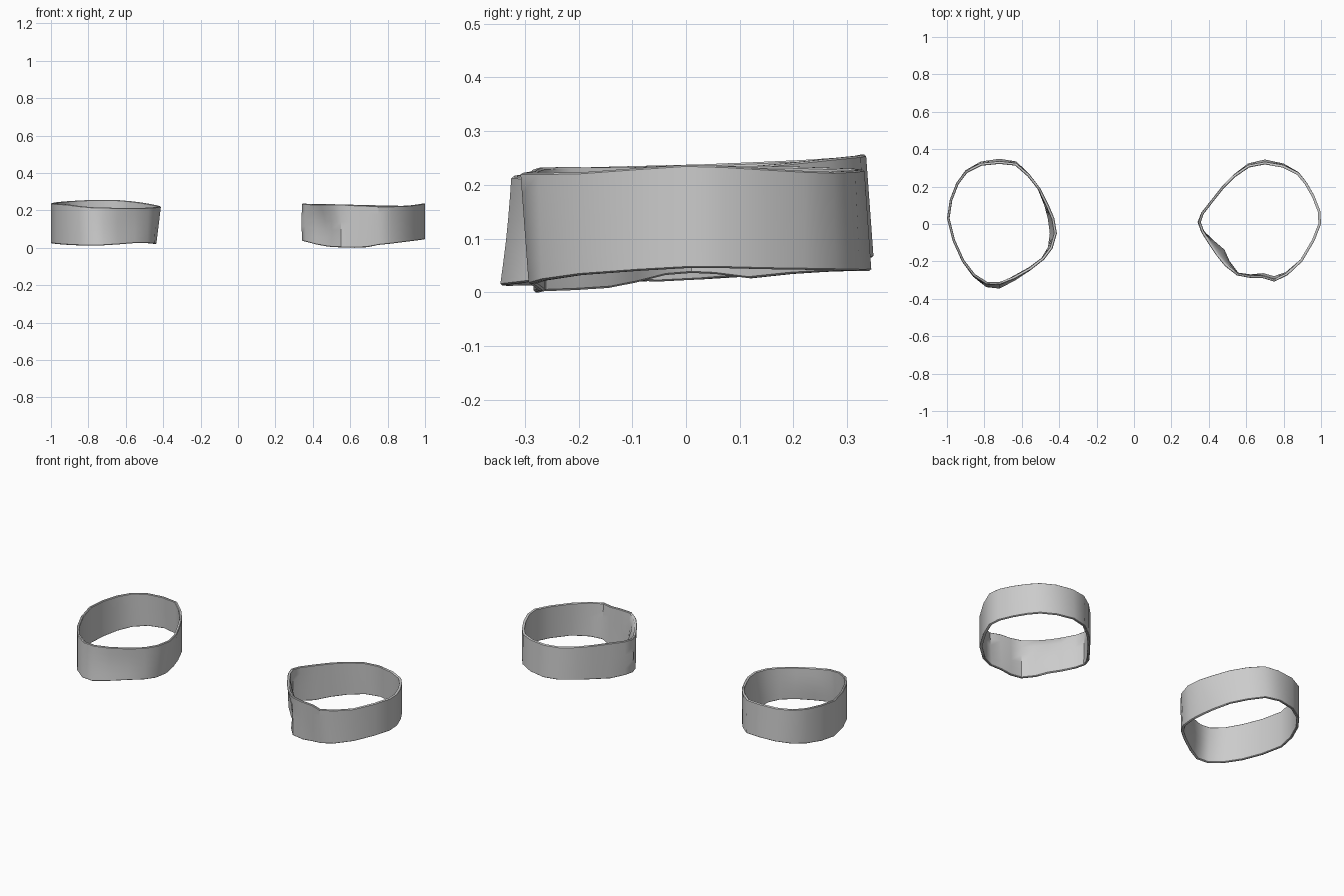
import bpy, bmesh, math
from mathutils import Vector

mat = bpy.data.materials.new("light_grey_cloth")
mat.diffuse_color = (0.60, 0.60, 0.60, 1)

THICK = 0.014
# wall cross-section: (inward offset as a fraction of thickness, height 0..1)
PROFILE = [(0, .015), (0, .2), (0, .4), (0, .6), (0, .8), (0, .985), (.25, 1), (.75, 1),
           (1, .985), (1, .8), (1, .6), (1, .4), (1, .2), (1, .015), (.75, 0), (.25, 0)]


def make_cuff(name, outline, leans, dents):
    """outline: x, y, bottom z, top z.  leans: x, y, radius, dx, dy at the bottom rim.
    dents: x, y, radius, depth pushed in at mid height."""
    cx = sum(p[0] for p in outline) / len(outline)
    cy = sum(p[1] for p in outline) / len(outline)
    n = len(outline)
    bm = bmesh.new()
    rings = []
    for i, (x, y, zb, zt) in enumerate(outline):
        prev, nxt = outline[i - 1], outline[(i + 1) % n]
        tan = Vector((nxt[0] - prev[0], nxt[1] - prev[1], 0)).normalized()
        inward = Vector((-tan.y, tan.x, 0))
        if inward.dot(Vector((cx - x, cy - y, 0))) < 0:
            inward = -inward
        ring = []
        for off, t in PROFILE:
            p = Vector((x, y, zb + (zt - zb) * t)) + inward * off * THICK
            for lx, ly, r, dx, dy in leans:
                w = math.exp(-((x - lx) ** 2 + (y - ly) ** 2) / r ** 2) * (1 - t)
                p += Vector((dx, dy, 0)) * w
            for lx, ly, r, depth in dents:
                w = math.exp(-((x - lx) ** 2 + (y - ly) ** 2) / r ** 2)
                p += inward * depth * w * math.sin(math.pi * t)
            ring.append(bm.verts.new(p))
        rings.append(ring)
    m = len(PROFILE)
    for i in range(n):
        a, b = rings[i], rings[(i + 1) % n]
        for j in range(m):
            k = (j + 1) % m
            bm.faces.new((a[j], b[j], b[k], a[k]))
    bmesh.ops.recalc_face_normals(bm, faces=bm.faces)
    me = bpy.data.meshes.new(name)
    bm.to_mesh(me)
    bm.free()
    me.materials.append(mat)
    ob = bpy.data.objects.new(name, me)
    bpy.context.collection.objects.link(ob)
    bpy.ops.object.select_all(action='DESELECT')
    ob.select_set(True)
    bpy.context.view_layer.objects.active = ob
    bpy.ops.object.shade_smooth_by_angle(angle=math.radians(40))


# left cuff: rises toward the back
make_cuff("left_cuff", [
    (-1.0, .03, .024, .238), (-.985, .13, .03, .242), (-.95, .22, .04, .246),
    (-.90, .285, .05, .250), (-.82, .325, .06, .254), (-.72, .335, .065, .256),
    (-.63, .325, .06, .254), (-.56, .265, .05, .248), (-.50, .19, .04, .240),
    (-.455, .10, .03, .232), (-.425, .03, .024, .226), (-.412, -.05, .02, .221),
    (-.435, -.13, .022, .217), (-.48, -.19, .025, .214), (-.55, -.245, .025, .213),
    (-.64, -.295, .018, .213), (-.72, -.325, .013, .215), (-.79, -.322, .012, .217),
    (-.86, -.278, .013, .224), (-.92, -.20, .016, .232), (-.97, -.09, .02, .235),
], [(-.72, .34, .15, 0, .014), (-.42, -.02, .13, -.026, 0), (-.73, -.33, .11, 0, -.021)],
    [(-.62, -.28, .10, .008)])

# right cuff: crumpled at its front inner corner
make_cuff("right_cuff", [
    (1.0, 0, .045, .237), (.996, .07, .045, .235), (.965, .15, .043, .230),
    (.925, .22, .042, .226), (.88, .275, .041, .224), (.80, .315, .04, .226),
    (.70, .332, .04, .228), (.61, .315, .04, .230), (.53, .26, .038, .232),
    (.47, .20, .034, .234), (.41, .125, .026, .235), (.36, .06, .034, .235),
    (.343, .01, .036, .236), (.36, -.045, .032, .235), (.40, -.11, .018, .232),
    (.44, -.17, .008, .232), (.485, -.225, .004, .233), (.55, -.275, .002, .232),
    (.62, -.288, .0, .228), (.69, -.29, .003, .225), (.75, -.308, .015, .222),
    (.82, -.275, .022, .222), (.90, -.20, .032, .223), (.965, -.09, .04, .231),
], [(.70, .34, .15, 0, .013), (.73, -.30, .10, 0, .016), (.45, -.16, .09, .028, .020)],
    [(.45, -.17, .09, .022), (.36, .0, .05, -.004)])
